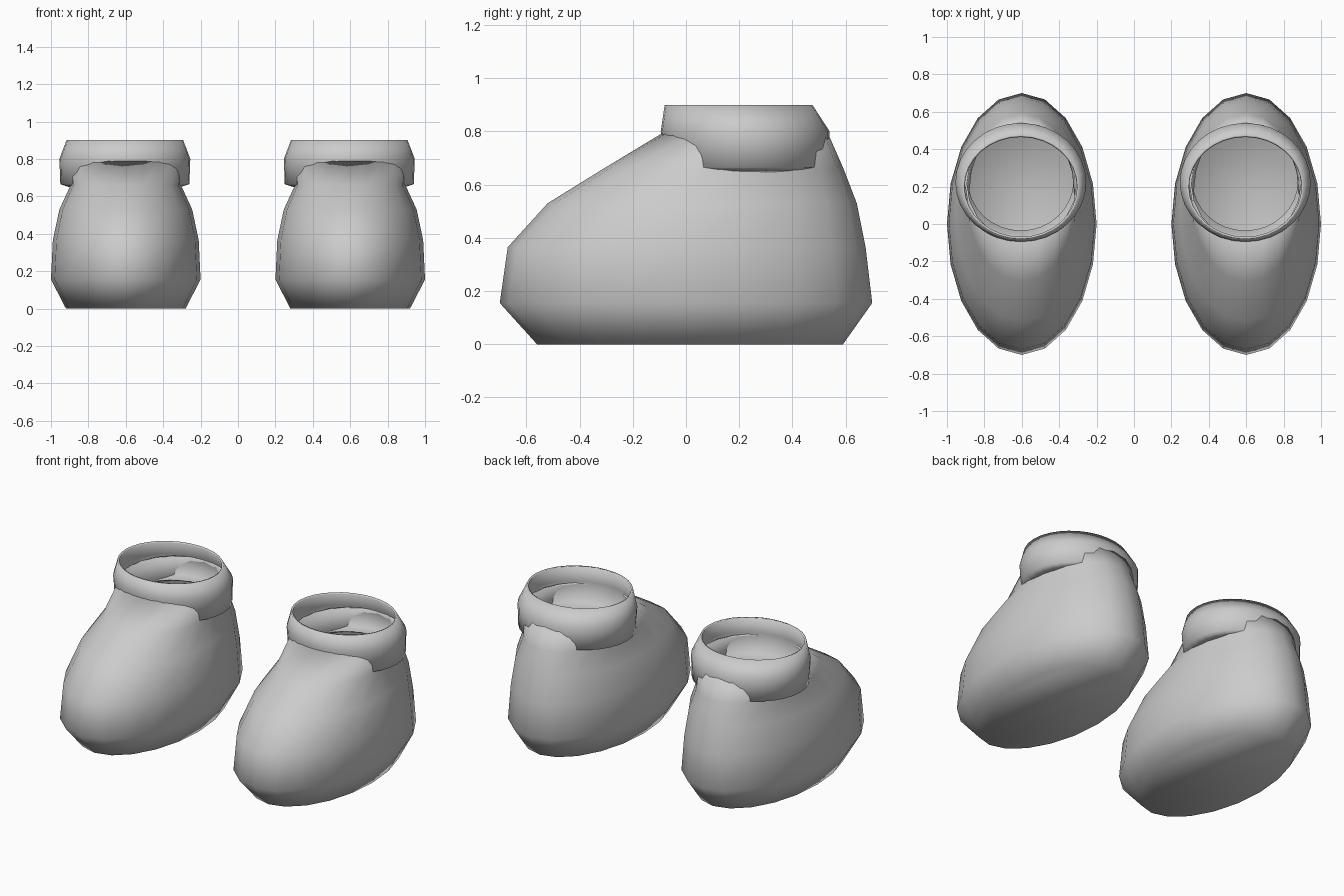
import bpy, bmesh, math

if "Cube" in bpy.data.objects:
    bpy.data.objects.remove(bpy.data.objects["Cube"])

SIDES = 20

grey = bpy.data.materials.new("light_grey")
grey.diffuse_color = (0.6, 0.6, 0.6, 1)
grey.use_nodes = True
grey.node_tree.nodes["Principled BSDF"].inputs["Base Color"].default_value = grey.diffuse_color

# rings: (height, half width, front y, back y)
BODY = [
    (0.00, 0.32, -0.56, 0.59),
    (0.155, 0.40, -0.70, 0.70),
    (0.365, 0.39, -0.67, 0.675),
    (0.53, 0.355, -0.52, 0.642),
    (0.66, 0.295, -0.31, 0.592),
    (0.79, 0.305, -0.095, 0.535),
]
COLLAR = [
    (0.645, 0.285, -0.04, 0.50),
    (0.665, 0.345, -0.08, 0.535),
    (0.80, 0.35, -0.095, 0.54),
    (0.90, 0.312, -0.08, 0.475),
]


def loft(name, rings, x, sides, floor):
    """Skin a stack of elliptical rings, optionally closed at the bottom."""
    bm = bmesh.new()
    loops = []
    for z, rx, front, back in rings:
        cy, ry = (front + back) / 2, (back - front) / 2
        loops.append([bm.verts.new((x + rx * math.sin(a), cy - ry * math.cos(a), z))
                      for a in (math.tau * i / sides for i in range(sides))])
    for low, high in zip(loops, loops[1:]):
        for i in range(sides):
            j = (i + 1) % sides
            bm.faces.new((low[i], low[j], high[j], high[i]))
    if floor:
        bm.faces.new(loops[0][::-1])
    for f in bm.faces:
        f.smooth = True
    mesh = bpy.data.meshes.new(name)
    bm.to_mesh(mesh)
    bm.free()
    mesh.materials.append(grey)
    obj = bpy.data.objects.new(name, mesh)
    bpy.context.collection.objects.link(obj)
    # thin wall, growing inward
    wall = obj.modifiers.new("wall", "SOLIDIFY")
    wall.thickness = 0.012
    wall.offset = -1
    return obj


# a pair of hollow shoes, each with an ankle collar
for side, x in (("left", -0.6), ("right", 0.6)):
    loft(side + "_shoe_body", BODY, x, SIDES, True)
    loft(side + "_ankle_collar", COLLAR, x - 0.005, 32, False)
